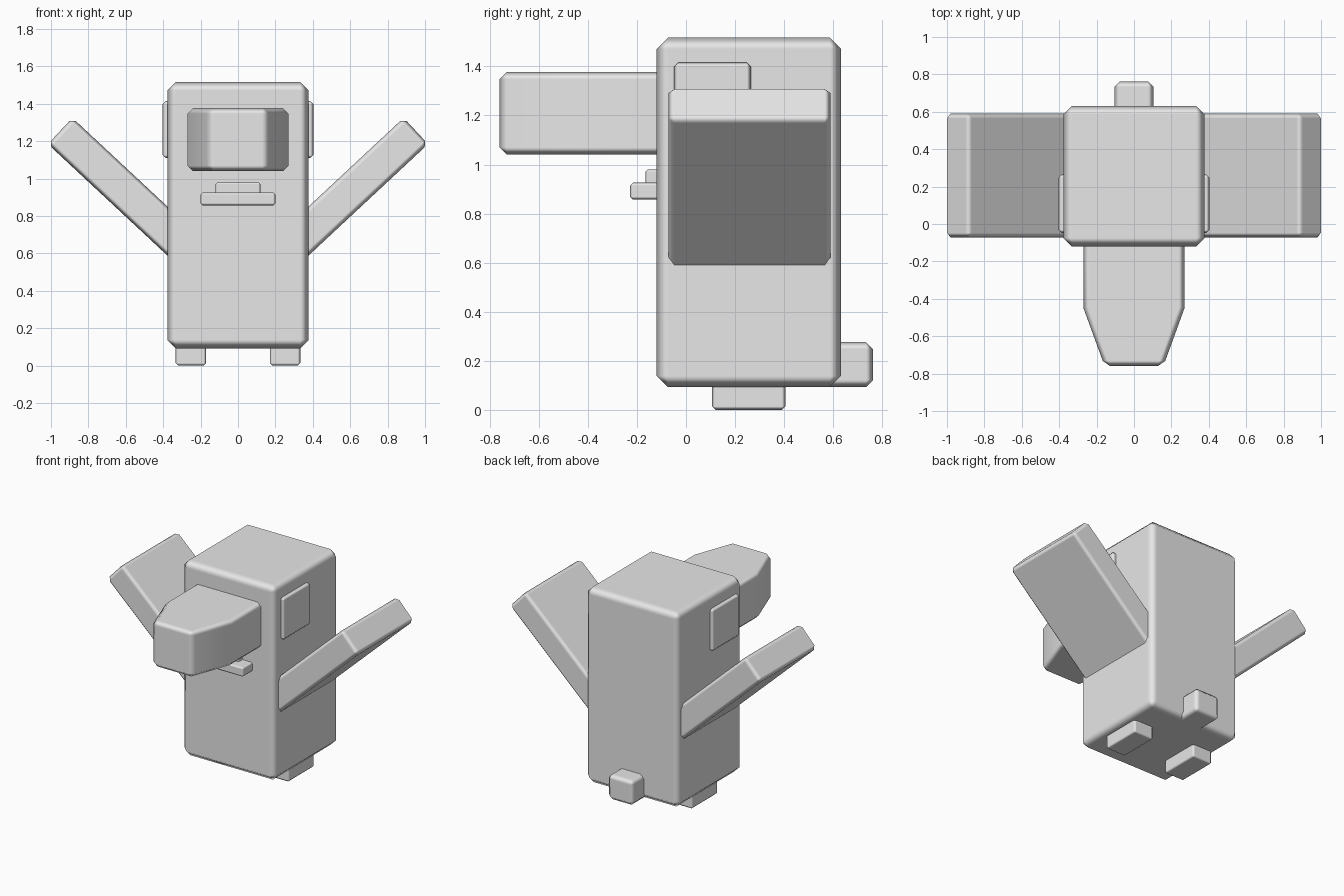
import bpy, bmesh, math

if "Cube" in bpy.data.objects:
    bpy.data.objects.remove(bpy.data.objects["Cube"])

grey = bpy.data.materials.new("plain_grey")
grey.diffuse_color = (0.8, 0.8, 0.8, 1)
grey.use_nodes = True
grey.node_tree.nodes["Principled BSDF"].inputs["Base Color"].default_value = grey.diffuse_color


def finish(name, bm, bevel):
    """Turn a bmesh into a chamfered, smooth-shaded object."""
    bmesh.ops.recalc_face_normals(bm, faces=bm.faces)
    for f in bm.faces:
        f.smooth = True
    mesh = bpy.data.meshes.new(name)
    bm.to_mesh(mesh)
    bm.free()
    mesh.materials.append(grey)
    ob = bpy.data.objects.new(name, mesh)
    bpy.context.collection.objects.link(ob)
    mod = ob.modifiers.new("chamfer", 'BEVEL')
    mod.width = bevel
    mod.segments = 1
    mod.limit_method = 'ANGLE'
    mod.angle_limit = math.radians(30)
    mod.harden_normals = True
    return ob


def prism(name, outline, lo, hi, bevel, axis):
    """Extrude a 2D outline from lo to hi along y or z."""
    bm = bmesh.new()
    place = (lambda a, b, c: (a, c, b)) if axis == 'y' else (lambda a, b, c: (a, b, c))
    rings = [[bm.verts.new(place(a, b, c)) for a, b in outline] for c in (lo, hi)]
    n = len(outline)
    for ring in rings:
        bm.faces.new(ring)
    for i in range(n):
        j = (i + 1) % n
        bm.faces.new((rings[0][i], rings[0][j], rings[1][j], rings[1][i]))
    return finish(name, bm, bevel)


def box(name, x, y, z, bevel):
    outline = [(x[0], y[0]), (x[1], y[0]), (x[1], y[1]), (x[0], y[1])]
    return prism(name, outline, z[0], z[1], bevel, 'z')


# Body
box("body", (-0.378, 0.378), (-0.12, 0.632), (0.092, 1.517), 0.046)

# Beak, tapering towards the front
prism("beak", [(-0.27, 0.0), (-0.27, -0.45), (-0.157, -0.76),
               (0.157, -0.76), (0.27, -0.45), (0.27, 0.0)], 1.04, 1.377, 0.03, 'z')

# Mouth plates below the beak
box("lower_lip", (-0.2, 0.2), (-0.228, -0.05), (0.857, 0.926), 0.012)
box("upper_lip", (-0.12, 0.12), (-0.165, -0.05), (0.9, 0.98), 0.01)

# Tail
box("tail", (-0.105, 0.105), (0.5, 0.763), (0.092, 0.277), 0.03)

# Paired parts
ang = math.radians(43)
d = (math.cos(ang), math.sin(ang))
tip, length, half = (0.951, 1.255), 0.93, 0.096
for side, s in (("left", -1), ("right", 1)):
    xs = lambda a, b: tuple(sorted((s * a, s * b)))
    box(f"{side}_foot", xs(0.17, 0.333), (0.107, 0.405), (0.0, 0.15), 0.014)
    box(f"{side}_eye", xs(0.34, 0.403), (-0.048, 0.264), (1.11, 1.415), 0.016)
    # Raised wing, a tilted slab running into the body
    wing = []
    for along, across in ((0, 1), (0, -1), (-length, -1), (-length, 1)):
        wing.append((s * (tip[0] + along * d[0] - across * half * d[1]),
                     tip[1] + along * d[1] + across * half * d[0]))
    prism(f"{side}_wing", wing, -0.072, 0.59, 0.025, 'y')
